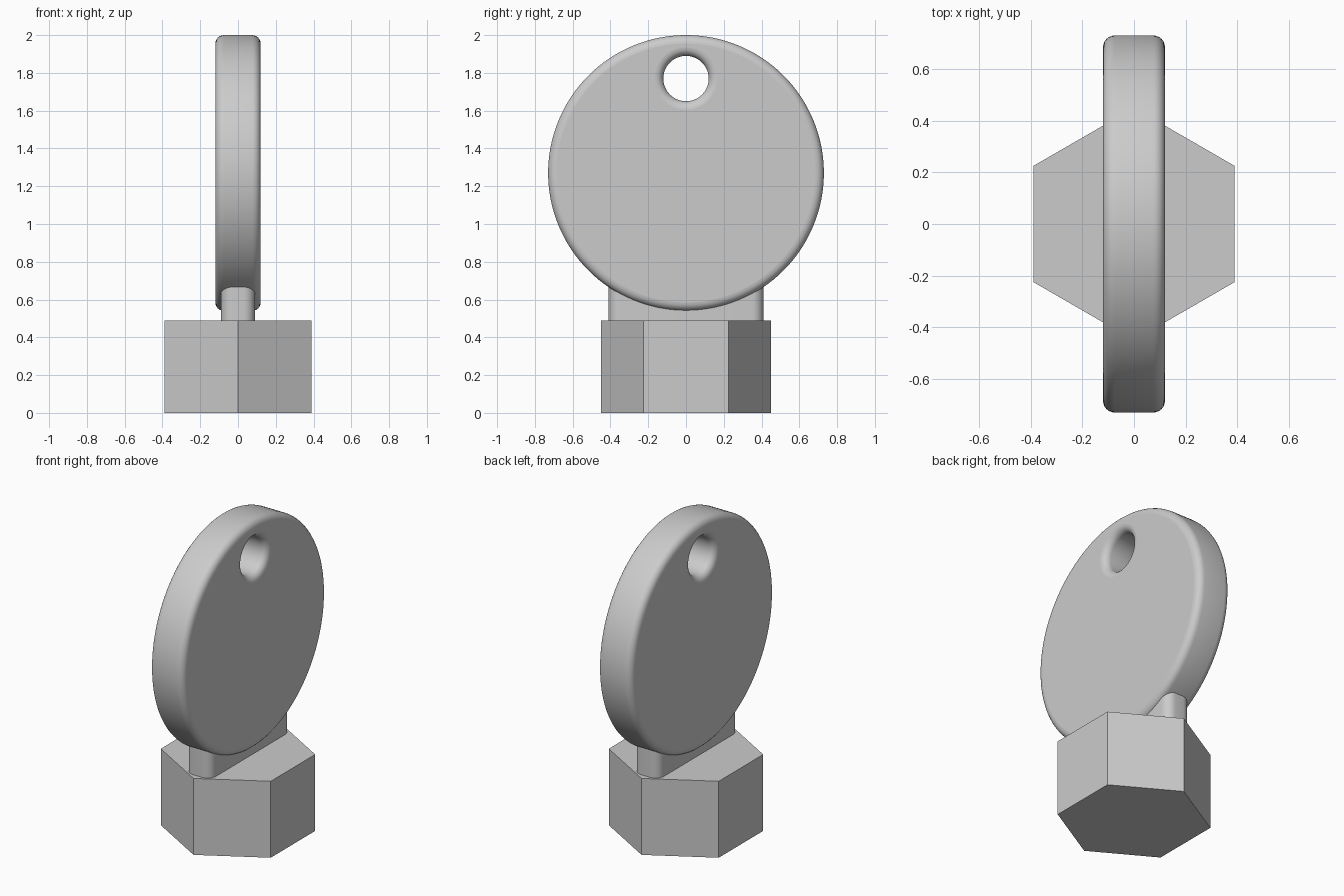
import bpy, bmesh
from math import sin, cos, pi, radians

if "Cube" in bpy.data.objects:
    bpy.data.objects.remove(bpy.data.objects["Cube"], do_unlink=True)

grey = bpy.data.materials.new("plain_grey")
grey.use_nodes = True
grey.diffuse_color = (0.6, 0.6, 0.6, 1)
grey.node_tree.nodes["Principled BSDF"].inputs["Base Color"].default_value = grey.diffuse_color


def finish(bm, name):
    bmesh.ops.recalc_face_normals(bm, faces=bm.faces)
    mesh = bpy.data.meshes.new(name)
    bm.to_mesh(mesh)
    bm.free()
    mesh.materials.append(grey)
    obj = bpy.data.objects.new(name, mesh)
    bpy.context.collection.objects.link(obj)
    return obj


def rounded_wall(bm, centre_z, radius, side, sides):
    """Ring wall around the x axis with filleted edges; side is +1 for a rim, -1 for a hole.
    Returns the boundary edges of both caps."""
    arc = [i * pi / 2 / FILLET_STEPS for i in range(FILLET_STEPS + 1)]
    half = [(HALF - FILLET + FILLET * cos(a), radius - side * FILLET * (1 - sin(a))) for a in arc]
    profile = half + [(-x, r) for x, r in reversed(half)]
    rings = []
    for x, r in profile:
        rings.append([bm.verts.new((x, r * cos(2 * pi * i / sides), centre_z + r * sin(2 * pi * i / sides)))
                      for i in range(sides)])
    for a, b in zip(rings, rings[1:]):
        for i in range(sides):
            j = (i + 1) % sides
            bm.faces.new((a[i], a[j], b[j], b[i])).smooth = True
    return [[bm.edges.get((ring[i], ring[(i + 1) % sides])) for i in range(sides)]
            for ring in (rings[0], rings[-1])]


# Round head disc with a filleted rim and hanging hole
HALF, FILLET, FILLET_STEPS = 0.12, 0.045, 6
bm = bmesh.new()
rim = rounded_wall(bm, 1.27, 0.73, 1, 128)
hole = rounded_wall(bm, 1.77, 0.12, -1, 64)
for outer, inner in zip(rim, hole):
    bmesh.ops.triangle_fill(bm, edges=outer + inner, use_beauty=True)
finish(bm, "head_disc")

# Neck block with rounded upright edges, running up into the disc
bm = bmesh.new()
bmesh.ops.create_cube(bm, size=1)
bmesh.ops.scale(bm, vec=(0.18, 0.82, 0.32), verts=bm.verts)
bmesh.ops.translate(bm, vec=(0, 0, 0.64), verts=bm.verts)
upright = [e for e in bm.edges if abs(e.verts[0].co.z - e.verts[1].co.z) > 0.1]
bmesh.ops.bevel(bm, geom=upright, offset=0.06, segments=8, profile=0.5, affect='EDGES')
for f in bm.faces:
    f.smooth = True
neck = finish(bm, "neck")
neck.data.set_sharp_from_angle(angle=radians(30))

# Hexagonal base with corners toward front and back
bm = bmesh.new()
bmesh.ops.create_cone(bm, cap_ends=True, segments=6, radius1=0.45, radius2=0.45, depth=0.49)
for v in bm.verts:
    v.co.z += 0.245
if max(v.co.x for v in bm.verts) > 0.42:
    for v in bm.verts:
        v.co.x, v.co.y = -v.co.y, v.co.x
finish(bm, "hex_base")
